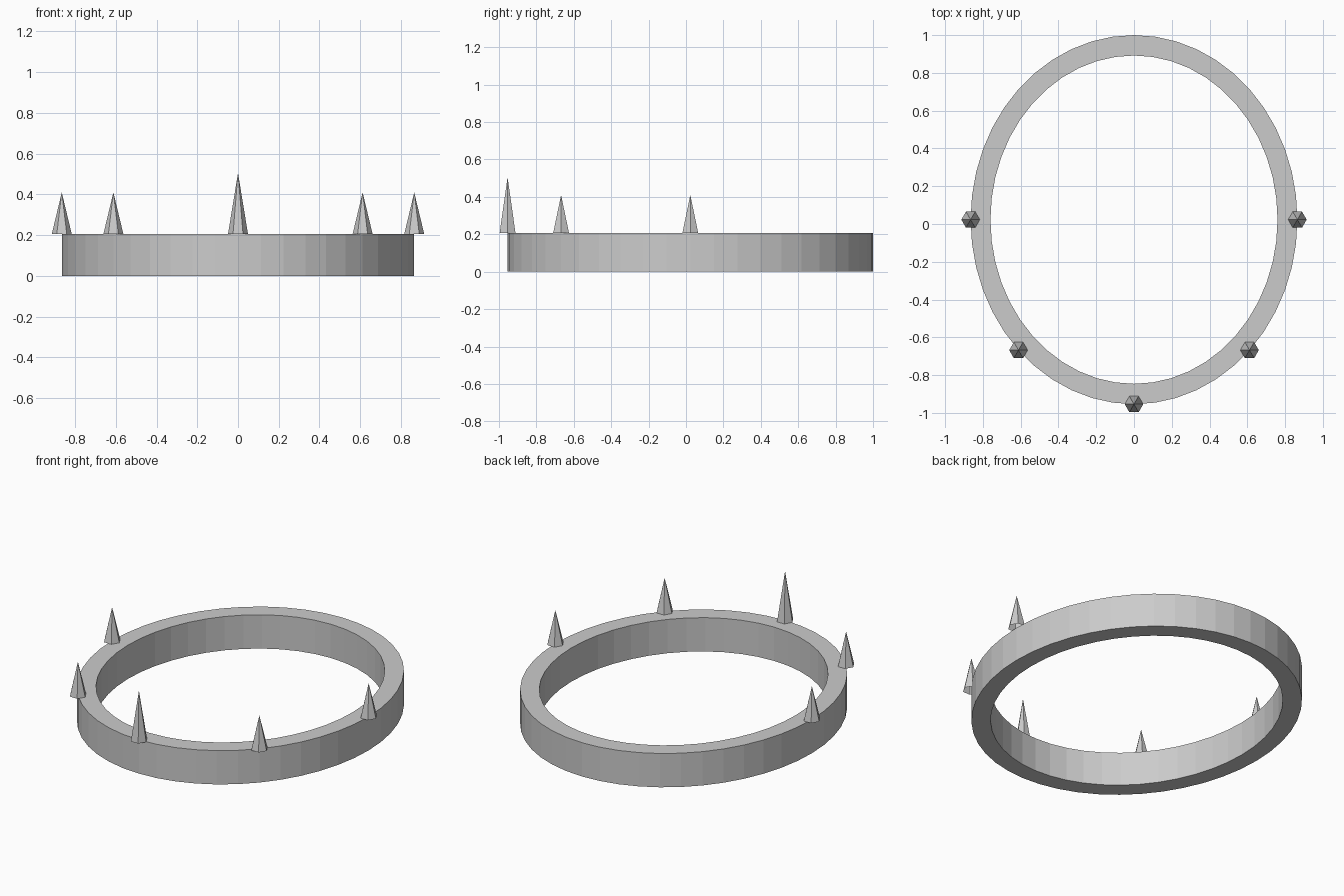
import bpy, bmesh
from math import sin, cos, pi

if "Cube" in bpy.data.objects:
    bpy.data.objects.remove(bpy.data.objects["Cube"])

CY = 0.023                    # centre of the ellipse in y
RX, RY = 0.865, 0.977         # outer radii
IX, IY = 0.76, 0.869          # inner radii
TOP = 0.206
N = 48


def finish(name, bm):
    mesh = bpy.data.meshes.new(name)
    bm.to_mesh(mesh)
    bm.free()
    obj = bpy.data.objects.new(name, mesh)
    bpy.context.collection.objects.link(obj)
    return obj


# Oval band: rectangular section swept round an ellipse
bm = bmesh.new()
section = [(RX, RY, 0), (RX, RY, TOP), (IX, IY, TOP), (IX, IY, 0)]
rings = [[bm.verts.new((rx * cos(2 * pi * i / N), CY + ry * sin(2 * pi * i / N), z))
          for i in range(N)] for rx, ry, z in section]
for k in range(4):
    a, b = rings[k], rings[(k + 1) % 4]
    for i in range(N):
        j = (i + 1) % N
        bm.faces.new((a[i], a[j], b[j], b[i]))
bmesh.ops.recalc_face_normals(bm, faces=bm.faces)
finish("oval_band", bm)


# Six-sided spikes standing on the outer rim of the front half
def spike(name, angle, height, r=0.049):
    bm = bmesh.new()
    base = [bm.verts.new((r * cos(pi * i / 3), r * sin(pi * i / 3), 0)) for i in range(6)]
    tip = bm.verts.new((0, 0, height))
    for i in range(6):
        bm.faces.new((base[i], base[(i + 1) % 6], tip))
    obj = finish(name, bm)
    obj.location = (RX * cos(angle), CY + RY * sin(angle), TOP)


for k, name in enumerate(["left_spike", "front_left_spike", "front_spike",
                          "front_right_spike", "right_spike"]):
    spike(name, pi + k * pi / 4, 0.3 if k == 2 else 0.204)
